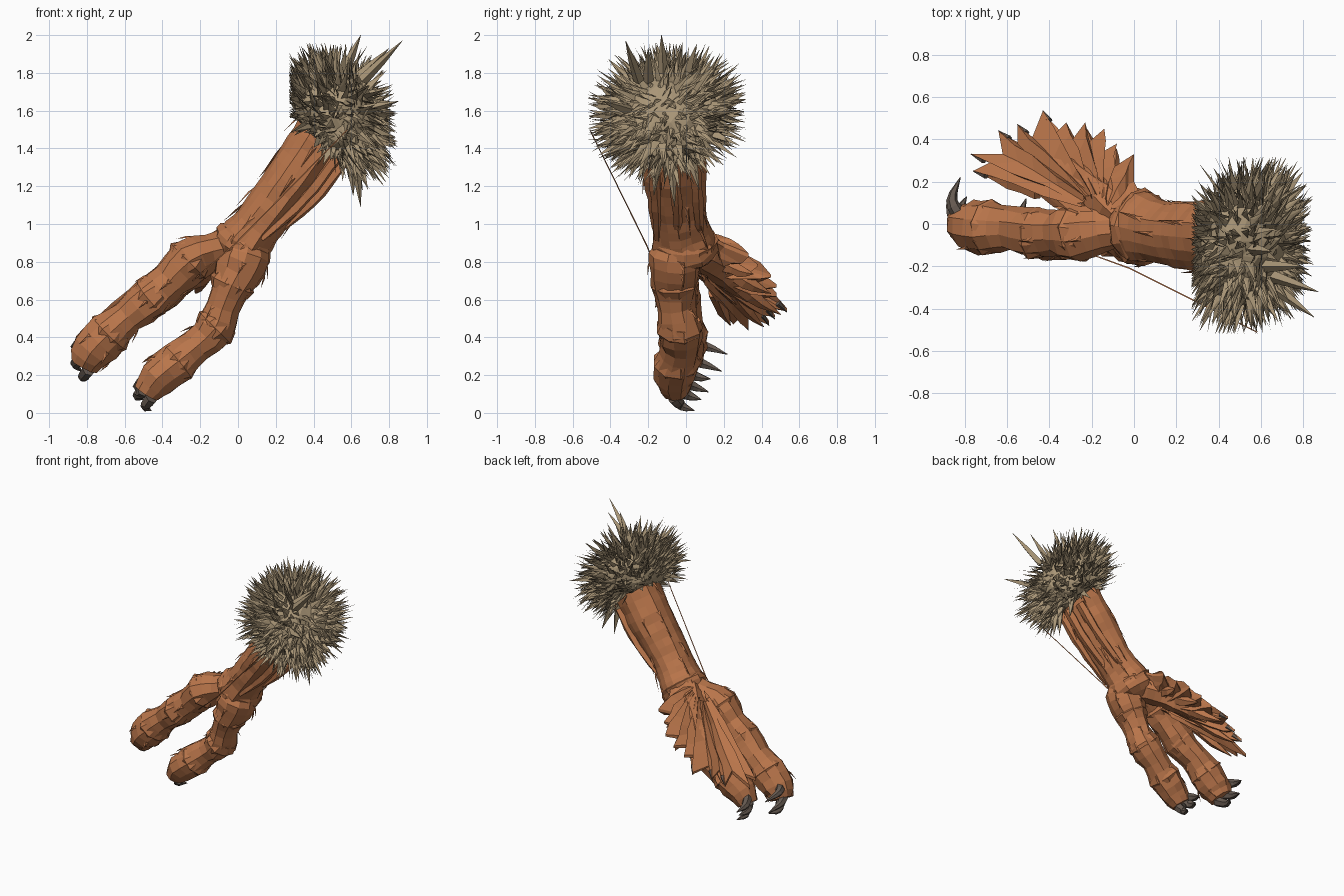
import bpy, bmesh, math, random
from mathutils import Vector as V

if "Cube" in bpy.data.objects:
    bpy.data.objects.remove(bpy.data.objects["Cube"])

random.seed(7)
rnd = random.uniform


def material(name, col):
    m = bpy.data.materials.new(name)
    m.diffuse_color = (*col, 1)
    m.use_nodes = True
    m.node_tree.nodes["Principled BSDF"].inputs["Base Color"].default_value = m.diffuse_color
    return m


BARK = material("orange bark", (0.49, 0.18, 0.07))
FUR = material("tan straw", (0.40, 0.305, 0.185))
CLAW = material("dark claw", (0.13, 0.10, 0.08))


def finish(bm, name, mat):
    bmesh.ops.recalc_face_normals(bm, faces=bm.faces)
    me = bpy.data.meshes.new(name)
    bm.to_mesh(me)
    bm.free()
    me.materials.append(mat)
    ob = bpy.data.objects.new(name, me)
    bpy.context.collection.objects.link(ob)
    return ob


def smooth_path(pts, steps):
    """Catmull-Rom through (x, y, z, radius) points."""
    p = [V(q) for q in pts]
    p = [p[0] * 2 - p[1]] + p + [p[-1] * 2 - p[-2]]
    out = []
    for i in range(1, len(p) - 2):
        a, b, c, d = p[i - 1:i + 3]
        for k in range(steps):
            t = k / steps
            out.append(0.5 * (2 * b + (c - a) * t + (2 * a - 5 * b + 4 * c - d) * t * t
                              + (3 * b - a - 3 * c + d) * t ** 3))
    return out + [p[-2]]


def tube(bm, pts, sides=8, steps=1, rough=0.0, wide=1.0, groove=0.0):
    """Sweep a rough polygon along the points; wide stretches it along y."""
    path = smooth_path(pts, steps)
    ridge = [rnd(-groove, groove) for _ in range(sides)]
    rings = []
    for i, q in enumerate(path):
        t = (path[min(i + 1, len(path) - 1)] - path[max(i - 1, 0)]).to_3d().normalized()
        ref = V((0, 1, 0)) if abs(t.y) < 0.8 else V((1, 0, 0))
        u = (ref - t * ref.dot(t)).normalized()
        v = t.cross(u)
        ring = []
        for k in range(sides):
            a = 2 * math.pi * k / sides
            r = max(q.w, 0.001) * (1 + ridge[k] + rnd(-rough, rough))
            ring.append(bm.verts.new(q.to_3d() + u * (math.cos(a) * r * wide) + v * (math.sin(a) * r)))
        rings.append(ring)
    for a, b in zip(rings, rings[1:]):
        for k in range(sides):
            j = (k + 1) % sides
            bm.faces.new((a[k], a[j], b[j], b[k]))
    bm.faces.new(rings[0])
    bm.faces.new(rings[-1])
    return rings


def shard(bm, p, e, out, w):
    """Flat pointed straw from p to e, ridged on the out side."""
    s = (e - p).cross(out).normalized() * w
    a, b, t = bm.verts.new(p - s), bm.verts.new(p + s), bm.verts.new(e)
    r = bm.verts.new(p.lerp(e, 0.3) + out * w * 0.6)
    for f in ((a, b, r), (b, t, r), (t, a, r), (a, t, b)):
        bm.faces.new(f)


def splinters(bm, rings, count, length):
    """Thin bark shards that lie along a limb and lift at the tip."""
    for _ in range(count):
        i = random.randrange(1, len(rings) - 2)
        k = random.randrange(len(rings[i]))
        p = rings[i][k].co
        c = sum((w.co for w in rings[i]), V()) / len(rings[i])
        t = (rings[i + 1][k].co - p).normalized()
        out = (p - c).normalized()
        shard(bm, p - out * 0.005, p + t * length + out * 0.02, out, 0.015)


# forearm, thinning towards the wrist
bm = bmesh.new()
arm = tube(bm, [(0.50, -0.08, 1.56, 0.15), (0.42, -0.07, 1.43, 0.15), (0.31, -0.06, 1.27, 0.148),
                (0.20, -0.05, 1.12, 0.135), (0.10, -0.03, 0.99, 0.132), (0.03, -0.01, 0.90, 0.15),
                (-0.01, -0.01, 0.83, 0.12)], 16, 3, 0.035, 1.18, 0.07)
splinters(bm, arm, 24, 0.15)
finish(bm, "forearm", BARK)

# raised bark strips along the underside of the forearm
bm = bmesh.new()
for y, off in ((-0.15, 0.10), (-0.04, 0.14), (0.07, 0.11)):
    tube(bm, [(0.45 + off * .8, y - .03, 1.42 - off * .6, 0.035), (0.28 + off * .75, y - .01, 1.19 - off * .55, 0.03),
              (0.08 + off * .45, y, 0.95 - off * .3, 0.02)], 5, 4, 0.15)
finish(bm, "bark_strips", BARK)

# wrist folds
bm = bmesh.new()
tube(bm, [(0.07, -0.01, 0.94, 0.13), (0.04, -0.01, 0.90, 0.16), (0.0, 0.0, 0.85, 0.155), (-0.04, 0, 0.79, 0.08)],
     12, 2, 0.07, 1.08)
finish(bm, "wrist", BARK)

# two thick jointed fingers
FINGERS = {
    "upper_finger": [(-0.02, 0.0, 0.88, 0.10), (-0.15, -0.02, 0.85, 0.10), (-0.26, -0.04, 0.80, 0.125),
                     (-0.36, -0.04, 0.70, 0.105), (-0.46, -0.04, 0.61, 0.115), (-0.58, -0.02, 0.51, 0.098),
                     (-0.68, -0.02, 0.42, 0.12), (-0.77, -0.01, 0.33, 0.115), (-0.815, 0.01, 0.255, 0.08)],
    "lower_finger": [(0.05, -0.05, 0.86, 0.12), (0.03, -0.06, 0.79, 0.135), (-0.03, -0.06, 0.68, 0.115),
                     (-0.08, -0.05, 0.56, 0.09), (-0.12, -0.03, 0.45, 0.112), (-0.22, -0.03, 0.35, 0.095),
                     (-0.32, -0.05, 0.27, 0.11), (-0.43, -0.06, 0.18, 0.10), (-0.485, -0.05, 0.105, 0.07)],
}
for name, pts in FINGERS.items():
    bm = bmesh.new()
    rings = tube(bm, pts, 10, 2, 0.09, 1.06)
    splinters(bm, rings, 10, 0.08)
    finish(bm, name, BARK)

# folds wrapped round the finger joints
bm = bmesh.new()
for pts in FINGERS.values():
    for i in (2, 4, 6):
        p, q = V(pts[i]), V(pts[i + 1])
        tube(bm, [(*p.lerp(q, s).to_3d(), p.w * f) for s, f in ((-0.4, .85), (0.0, 1.05), (0.35, .85))],
             9, 1, 0.07, 1.06)
finish(bm, "finger_joints", BARK)

# curved claws, sweeping towards the back
CLAWS = [((-0.81, 0.03, 0.36), (-0.86, 0.11, 0.35), (-0.82, 0.22, 0.31)),
         ((-0.83, 0.00, 0.29), (-0.86, 0.09, 0.26), (-0.83, 0.19, 0.22)),
         ((-0.79, -0.02, 0.23), (-0.82, 0.06, 0.19), (-0.79, 0.13, 0.18)),
         ((-0.49, -0.04, 0.17), (-0.53, 0.04, 0.14), (-0.51, 0.12, 0.11)),
         ((-0.50, -0.04, 0.12), (-0.53, 0.02, 0.09), (-0.50, 0.08, 0.07)),
         ((-0.46, -0.06, 0.08), (-0.49, -0.02, 0.035), (-0.46, 0.045, 0.012))]
bm = bmesh.new()
for a, b, c in CLAWS:
    tube(bm, [(*a, 0.038), (*b, 0.027), (*c, 0.002)], 6, 3, 0.05)
finish(bm, "finger_claws", CLAW)

# spread fan-shaped thumb: star outline (tips and valleys) on a tilted plane
TIPS = [(-0.38, 0.08), (-0.54, 0.21), (-0.76, 0.25), (-0.68, 0.29), (-0.77, 0.33), (-0.62, 0.33), (-0.64, 0.44),
        (-0.55, 0.38), (-0.55, 0.47), (-0.48, 0.41), (-0.43, 0.535), (-0.39, 0.41), (-0.32, 0.48),
        (-0.29, 0.40), (-0.23, 0.48), (-0.21, 0.39), (-0.14, 0.45), (-0.15, 0.34), (-0.08, 0.38),
        (-0.11, 0.26), (0.0, 0.33), (0.0, 0.20), (0.05, 0.10)]


def plane_z(x, y):
    return 0.87 + 0.5 * (x + 0.1) - 0.36 * (y - 0.1)


bm = bmesh.new()
O = V((-0.14, 0.05))
layers = {}
for side in (1, -1):
    for s in (0.2, 0.45, 0.7, 0.85, 1.0):
        row = []
        for i, t in enumerate(TIPS):
            p = O.lerp(V(t), s)
            h = 0.085 * (1 - s * s) + 0.01 + (0.01 if i % 2 == 0 else -0.005) * (s < 1) + rnd(-.008, .008)
            if s < 1:
                p += V((rnd(-.01, .01), rnd(-.01, .01)))
            row.append(bm.verts.new((p.x, p.y, plane_z(*p) + side * h)))
        layers[side, s] = row
    rows = [r for (d, _), r in layers.items() if d == side]
    for a, b in zip(rows, rows[1:]):
        for i in range(len(TIPS) - 1):
            bm.faces.new((a[i], a[i + 1], b[i + 1], b[i]))
for i in range(len(TIPS) - 1):
    a, b = layers[1, 1.0], layers[-1, 1.0]
    bm.faces.new((a[i], a[i + 1], b[i + 1], b[i]))
# knobbly finger bones and loose shards below the fan
tube(bm, [(-0.05, 0.05, 0.87, 0.11), (-0.17, 0.16, 0.80, 0.10), (-0.28, 0.25, 0.71, 0.075),
          (-0.42, 0.33, 0.62, 0.04)], 8, 3, 0.1)
for i in range(2, len(TIPS) - 2, 4):
    x, y = O.lerp(V(TIPS[i]), 0.5)
    u, w = O.lerp(V(TIPS[i]), 0.93)
    z = plane_z(u, w) - 0.05
    tube(bm, [(x, y, plane_z(x, y) - 0.04, 0.04), ((x + u) / 2, (y + w) / 2, (plane_z(x, y) + z) / 2 - .03, 0.032),
              (u, w, z, 0.002)], 5, 2, 0.15)
finish(bm, "fan_thumb", BARK)

# dark nails at the ends of the fan
bm = bmesh.new()
for i in (2, 4, 6, 8, 10):
    a, b = O.lerp(V(TIPS[i]), 0.9), V(TIPS[i])
    tube(bm, [(*a, plane_z(*a), 0.018), (*b, plane_z(*b) - 0.015, 0.002)], 5)
finish(bm, "fan_nails", CLAW)

# straw ruff: dome leaning up and to the front, cut flat where the arm enters
C = V((0.535, -0.10, 1.575))
A = V((0.72, -0.28, 0.58)).normalized()
AX, CUT = V((0.62, -0.12, 0.75)).normalized(), V((0.42, -0.07, 1.48))


def dome(n):
    """Ellipsoid flattened along its axis A, wider across y."""
    k = n.dot(A)
    q = (n - A * k) * 0.28 + A * (k * 0.20)
    return C + V((q.x, q.y * 1.08, q.z))


bm = bmesh.new()
bmesh.ops.create_icosphere(bm, subdivisions=3, radius=1)
for v in bm.verts:
    v.co = C + (dome(v.co) - C) * rnd(0.92, 1.05)
    d = (v.co - CUT).dot(AX)
    if d < 0:
        v.co -= AX * d
finish(bm, "ruff_core", FUR)

# straw tufts, flattened and swept away from the middle of the dome
bm = bmesh.new()
N = 800
for i in range(N):
    z = 1 - 2 * (i + 0.5) / N
    a = i * 2.39996
    r = math.sqrt(1 - z * z)
    n = V((r * math.cos(a), r * math.sin(a), z))
    p = dome(n)
    d = (p - CUT).dot(AX)
    if d < -0.01 and (p - CUT - AX * d).length < 0.2:
        continue
    if d < 0:
        p -= AX * d
    flat = (n - A * n.dot(A)).normalized()
    way = (n * 0.45 + flat * 0.55 + V((0.12, -0.05, 0.08)) + V((rnd(-.4, .4), rnd(-.4, .4), rnd(-.4, .4)))).normalized()
    e = p + way * rnd(0.08, 0.19)
    e = V((min(max(e.x, 0.27), rnd(0.79, 0.85)), min(max(e.y, -0.52), 0.32), min(max(e.z, 1.13), 1.96)))
    shard(bm, p - n * 0.02, e, n, rnd(0.014, 0.028))
# the longest tufts
for p, e in (((0.66, -0.25, 1.76), (0.87, -0.32, 1.97)), ((0.62, -0.2, 1.76), (0.80, -0.2, 1.93)),
             ((0.56, -0.12, 1.80), (0.65, -0.13, 2.0)), ((0.62, -0.08, 1.36), (0.65, -0.06, 1.09)),
             ((0.66, -0.3, 1.6), (0.85, -0.44, 1.65)), ((0.6, -0.15, 1.36), (0.61, -0.17, 1.15)),
             ((0.6, 0.02, 1.38), (0.66, 0.07, 1.18))):
    tube(bm, [(*p, 0.03), (*V(p).lerp(V(e), 0.5), 0.02), (*e, 0.001)], 4)
finish(bm, "straw_ruff", FUR)

# one loose strand from the wrist to the ruff
bm = bmesh.new()
tube(bm, [(-0.24, -0.13, 0.70, 0.003), (-0.02, -0.21, 0.89, 0.004), (0.58, -0.51, 1.50, 0.003)], 3)
finish(bm, "loose_strand", BARK)
